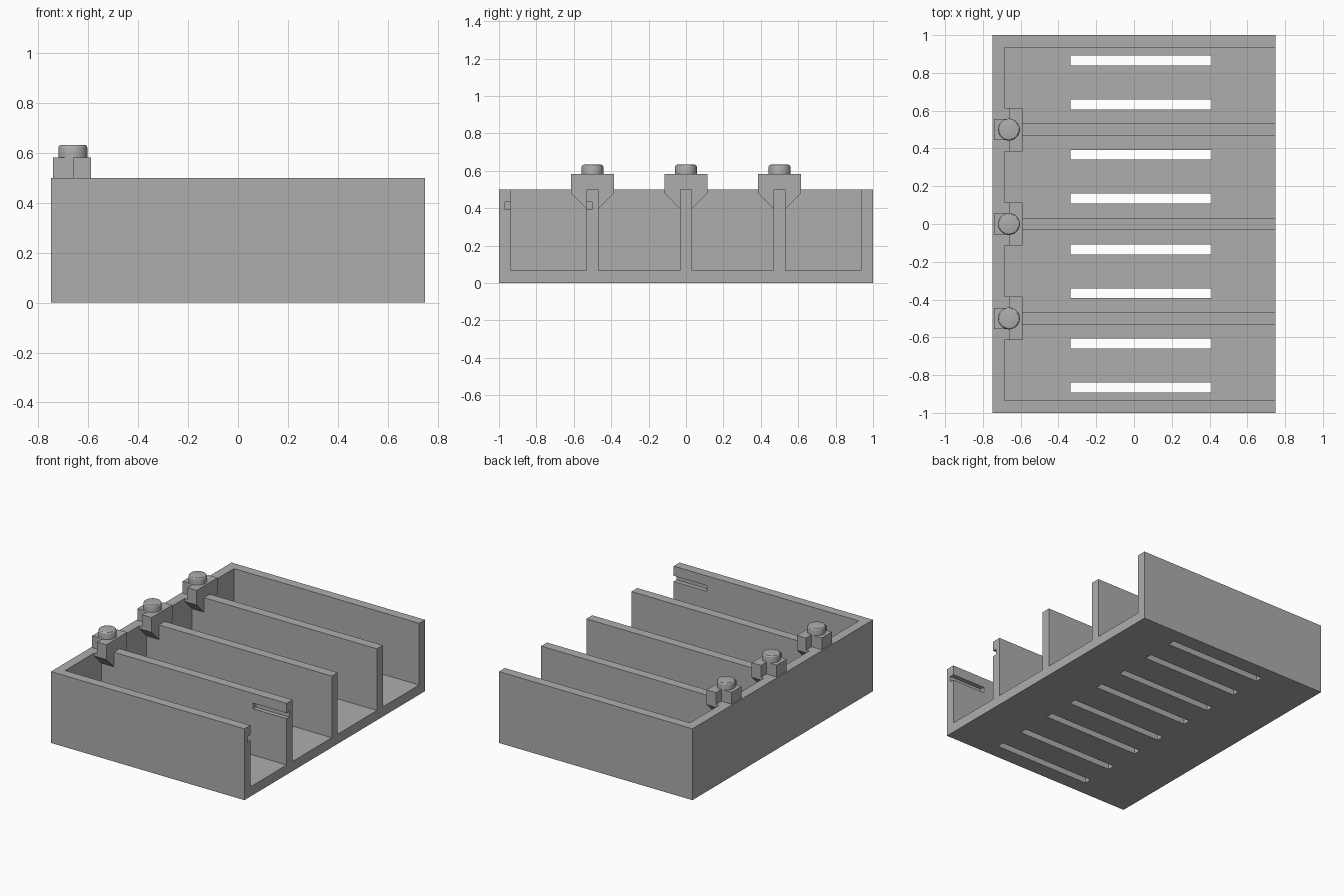
import bpy
import bmesh
from mathutils import Matrix, Vector

cube = bpy.data.objects.get("Cube")
if cube:
    bpy.data.objects.remove(cube, do_unlink=True)

grey = bpy.data.materials.new("plain grey")
grey.use_nodes = True
COLOUR = (0.42, 0.42, 0.42, 1)
grey.diffuse_color = COLOUR
grey.node_tree.nodes["Principled BSDF"].inputs["Base Color"].default_value = COLOUR


def make_object(name, bm):
    bmesh.ops.recalc_face_normals(bm, faces=bm.faces)
    mesh = bpy.data.meshes.new(name)
    bm.to_mesh(mesh)
    bm.free()
    mesh.materials.append(grey)
    obj = bpy.data.objects.new(name, mesh)
    bpy.context.collection.objects.link(obj)
    return obj


def boxes(name, ranges):
    """One object made of boxes, each given as (x0, x1), (y0, y1), (z0, z1)."""
    bm = bmesh.new()
    for spans in ranges:
        centre = Vector([(a + b) / 2 for a, b in spans])
        size = [b - a for a, b in spans]
        bmesh.ops.create_cube(bm, size=1, matrix=Matrix.Translation(centre) @ Matrix.Diagonal((*size, 1)))
    return make_object(name, bm)


def prism(name, points, offset):
    """Extrude a flat outline along the offset."""
    bm = bmesh.new()
    face = bm.faces.new([bm.verts.new(p) for p in points])
    ext = bmesh.ops.extrude_face_region(bm, geom=[face])
    verts = [v for v in ext["geom"] if isinstance(v, bmesh.types.BMVert)]
    bmesh.ops.translate(bm, verts=verts, vec=offset)
    return make_object(name, bm)


HX, HY, TOP = 0.75, 1.0, 0.5
WALL, FLOOR = 0.065, 0.068
HALF = 0.0325
DIVIDERS = (-0.5, 0, 0.5)
INNER = -HX + WALL

# Tray: a solid block from which bays, floor vents and grooves are cut
tray = boxes("tray", [((-HX, HX), (-HY, HY), (0, TOP))])

starts = [-HY + WALL] + [d + HALF for d in DIVIDERS]
ends = [d - HALF for d in DIVIDERS] + [HY - WALL]
bays = boxes("bay_cutter", [((INNER, 1), (a, b), (FLOOR, 1)) for a, b in zip(starts, ends)])

vent_y = [s * y for y in (0.135, 0.367, 0.632, 0.865) for s in (-1, 1)]
vents = boxes("vent_cutter", [((-0.335, 0.41), (y - 0.026, y + 0.026), (-0.1, 0.2)) for y in vent_y])

grooves = boxes("groove_cutter", [((0.49, 1), (-0.967, -0.9), (0.392, 0.432)),
                                  ((0.49, 1), (-0.56, -0.503), (0.392, 0.432))])

cutters = (bays, vents, grooves)
for cutter in cutters:
    cutter.hide_render = True
    mod = tray.modifiers.new(cutter.name, 'BOOLEAN')
    mod.operation = 'DIFFERENCE'
    mod.solver = 'EXACT'
    mod.object = cutter
bpy.context.view_layer.update()
graph = bpy.context.evaluated_depsgraph_get()
tray_mesh = bpy.data.meshes.new_from_object(tray.evaluated_get(graph))
tray.modifiers.clear()
tray.data = tray_mesh
for cutter in cutters:
    bpy.data.objects.remove(cutter, do_unlink=True)

# Clips on the back wall, one at each divider
BACK, SHOULDER, FRONT = -0.742, -0.662, -0.59
NARROW, WIDE = 0.055, 0.115
HEAD_TOP, CAP_TOP, CAP_R = 0.583, 0.633, 0.058

for i, y in enumerate(DIVIDERS, 1):
    # T-shaped head resting on the wall
    half = [(BACK, NARROW), (SHOULDER, NARROW), (SHOULDER, WIDE), (FRONT, WIDE)]
    outline = half + [(px, -py) for px, py in reversed(half)]
    prism(f"clip_head_{i}", [(px, y + py, TOP) for px, py in outline], (0, 0, HEAD_TOP - TOP))

    # Tapered bracket under the head
    side = [(WIDE, TOP), (WIDE, 0.48), (HALF, 0.398)]
    section = side + [(-py, pz) for py, pz in reversed(side)]
    prism(f"clip_bracket_{i}", [(INNER, y + py, pz) for py, pz in section], (FRONT - INNER, 0, 0))

    # Round cap with a softened rim
    bm = bmesh.new()
    bmesh.ops.create_cone(bm, cap_ends=True, segments=32, radius1=CAP_R, radius2=CAP_R,
                          depth=CAP_TOP - HEAD_TOP,
                          matrix=Matrix.Translation((-0.662, y, (CAP_TOP + HEAD_TOP) / 2)))
    rim = [e for e in bm.edges if all(v.co.z > CAP_TOP - 0.001 for v in e.verts)]
    bmesh.ops.bevel(bm, geom=rim, offset=0.012, segments=3, profile=0.5, affect='EDGES')
    cap = make_object(f"clip_cap_{i}", bm)
    bpy.ops.object.select_all(action='DESELECT')
    cap.select_set(True)
    bpy.context.view_layer.objects.active = cap
    bpy.ops.object.shade_smooth_by_angle()
